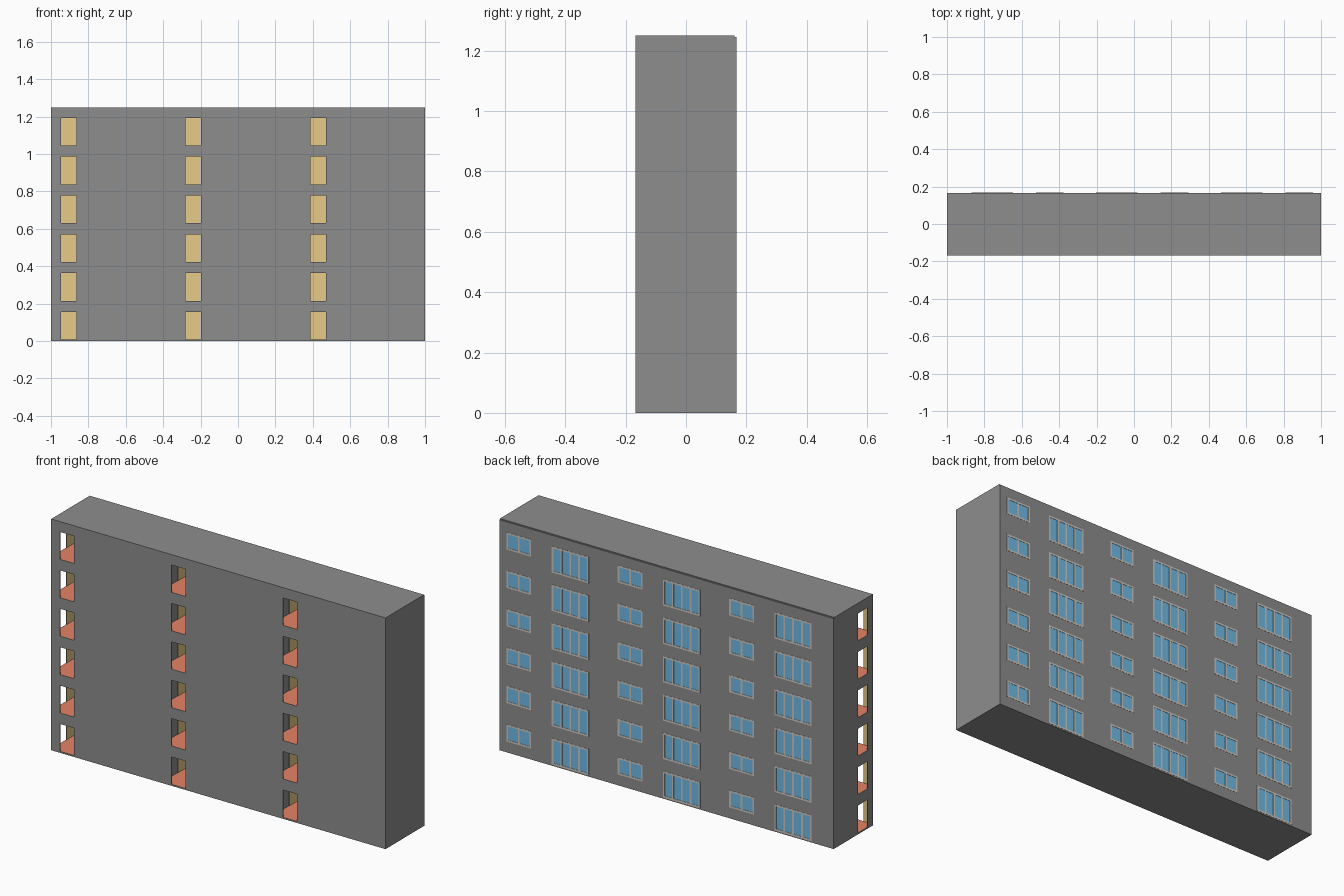
import bpy, bmesh
from mathutils import Vector, Matrix

if "Cube" in bpy.data.objects:
    bpy.data.objects.remove(bpy.data.objects["Cube"])

COLS, ROWS = 3, 6
W, H = 2 / COLS, 1.2455 / ROWS         # size of one flat
X0, Y0, Y1 = -1.0, -0.168, 0.167       # left, front and back planes
T, TF = 0.003, 0.007                   # wall and floor thickness


def material(name, rgb):
    m = bpy.data.materials.new(name)
    m.diffuse_color = (*rgb, 1)
    m.use_nodes = True
    m.node_tree.nodes["Principled BSDF"].inputs["Base Color"].default_value = m.diffuse_color
    return m


grey = material("outer_wall_grey", (0.27, 0.27, 0.27))
tan = material("inner_wall_tan", (0.80, 0.60, 0.25))
orange = material("floor_orange", (0.80, 0.23, 0.13))
blue = material("glass_blue", (0.16, 0.50, 0.80))
pale = material("frame_grey", (0.62, 0.58, 0.54))


def boxes(name, spans, mat=None):
    """One object from boxes given as (lo, hi) corners."""
    bm = bmesh.new()
    for lo, hi in spans:
        lo, hi = Vector(lo), Vector(hi)
        bmesh.ops.create_cube(bm, size=1, matrix=Matrix.Translation((lo + hi) / 2)
                              @ Matrix.Diagonal((*(hi - lo), 1)))
    me = bpy.data.meshes.new(name)
    bm.to_mesh(me)
    bm.free()
    ob = bpy.data.objects.new(name, me)
    bpy.context.collection.objects.link(ob)
    if mat:
        me.materials.append(mat)
    return ob


def repeat(ob):
    """Repeat a part of the first flat over the whole block."""
    for n, step in ((COLS, (W, 0, 0)), (ROWS, (0, 0, H))):
        a = ob.modifiers.new("repeat", 'ARRAY')
        a.count = n
        a.use_relative_offset = False
        a.use_constant_offset = True
        a.constant_offset_displace = step


# windows of one flat: x from, x to, z from, z to, panes
windows = [(X0 + 0.131, X0 + 0.353, 0.007, 0.149, 4),
           (X0 + 0.476, X0 + 0.624, 0.059, 0.152, 2)]

# flat shell: outer box minus room, front door, side door and windows
room_lo = Vector((X0 + T, Y0 + T, TF))
room_hi = Vector((X0 + W - T, Y1 - T, H - 0.005))
shell = boxes("flat_walls", [((X0, Y0, 0), (X0 + W, Y1, H))])
cuts = [(room_lo, room_hi),
        ((X0 + 0.053, Y0 - 0.05, TF + 0.001), (X0 + 0.136, Y0 + 0.02, 0.156)),
        ((X0 - 0.05, Y0 + 0.047, TF + 0.001), (X0 + 0.02, Y0 + 0.126, 0.156))]
cuts += [((a, Y1 - 0.02, c), (b, Y1 + 0.05, d)) for a, b, c, d, n in windows]
cutters = []
for i, span in enumerate(cuts):
    c = boxes(f"cutter_{i}", [span])
    c.hide_render = True
    cutters.append(c)
    m = shell.modifiers.new("cut", 'BOOLEAN')
    m.operation, m.solver, m.object = 'DIFFERENCE', 'EXACT', c
bpy.context.view_layer.update()
deps = bpy.context.evaluated_depsgraph_get()
me = bpy.data.meshes.new_from_object(shell.evaluated_get(deps))
shell.modifiers.clear()
shell.data = me
for c in cutters:
    bpy.data.objects.remove(c)

# tan lining: every face lying wholly on the room's surface
me.materials.clear()
me.materials.append(grey)
me.materials.append(tan)
for p in me.polygons:
    vs = [me.vertices[v].co for v in p.vertices]
    inside = all(room_lo[k] - 1e-4 < v[k] < room_hi[k] + 1e-4 for v in vs for k in range(3))
    p.material_index = int(inside)
repeat(shell)

# room floor
repeat(boxes("floor", [((room_lo.x, room_lo.y, TF - 0.002),
                        (room_hi.x, room_hi.y, TF + 0.001))], orange))

# windows: frame, mullions and glass
F = 0.010
for name, (a, b, c, d, n) in zip(("balcony_window", "small_window"), windows):
    ya, yb = Y1 - 0.006, 0.168
    bars = [((a, ya, c), (b, yb, c + F)), ((a, ya, d - F), (b, yb, d))]
    for i in range(n + 1):
        x = a + (b - a - F) * i / n
        bars.append(((x, ya, c + F), (x + F, yb, d - F)))
    repeat(boxes(name + "_frame", bars, pale))
    repeat(boxes(name + "_glass", [((a + F / 2, Y1 - 0.004, c + F / 2),
                                    (b - F / 2, Y1 - 0.0005, d - F / 2))], blue))

# roof slab, set in a little from the back wall
boxes("roof", [((-1, Y0, ROWS * H), (1, Y1 - 0.006, 1.25))], grey)
